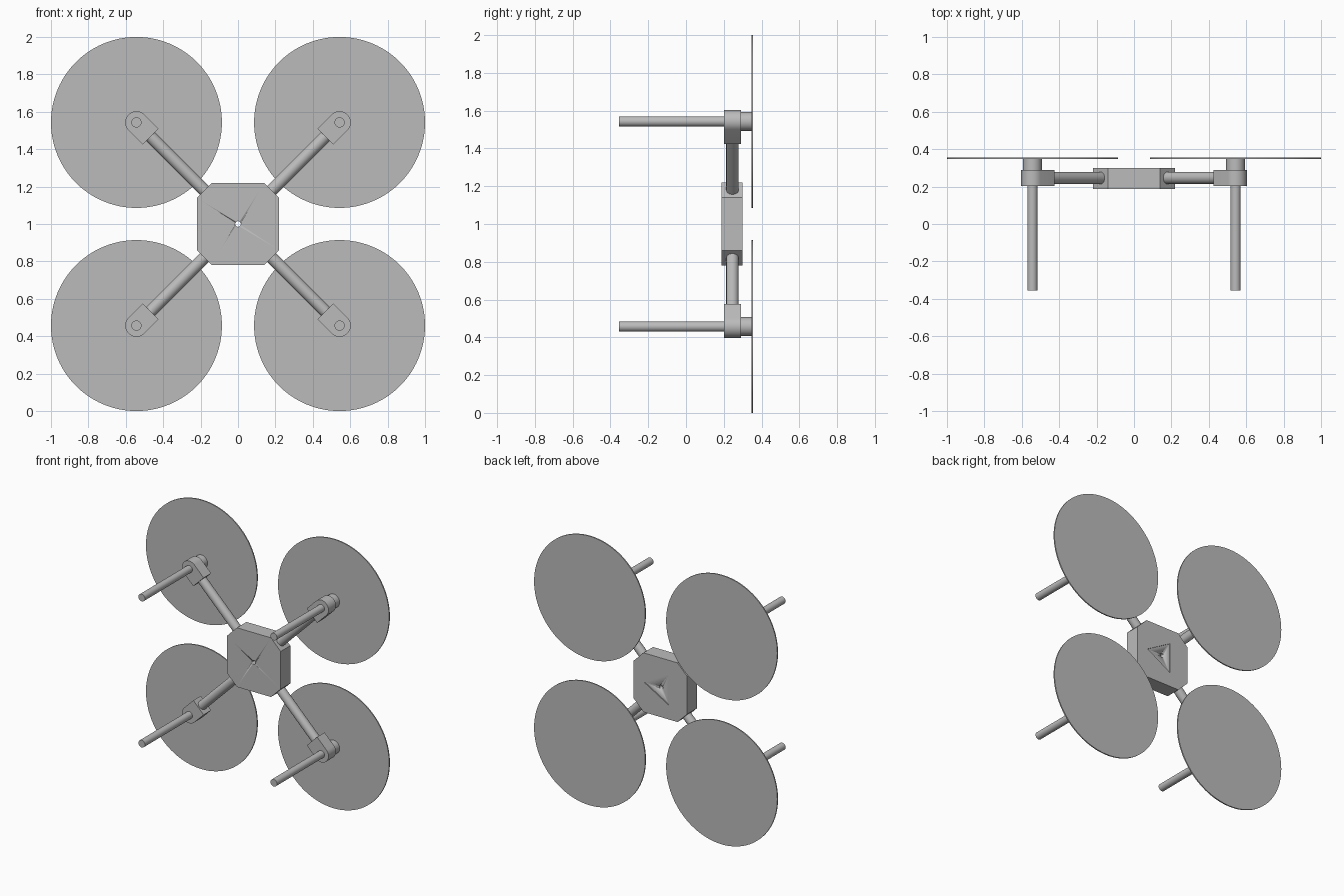
import bpy, bmesh, math
from mathutils import Vector

cube = bpy.data.objects.get("Cube")
if cube:
    bpy.data.objects.remove(cube)

grey = bpy.data.materials.new("plain_grey")
grey.use_nodes = True
grey.diffuse_color = (0.5, 0.5, 0.5, 1)
grey.node_tree.nodes["Principled BSDF"].inputs["Base Color"].default_value = (0.5, 0.5, 0.5, 1)

MID = 1.0        # height of the hub centre
REACH = 0.543    # rotor offset in x and z


def finish(name, bm):
    bmesh.ops.recalc_face_normals(bm, faces=bm.faces)
    mesh = bpy.data.meshes.new(name)
    bm.to_mesh(mesh)
    bm.free()
    mesh.materials.append(grey)
    ob = bpy.data.objects.new(name, mesh)
    bpy.context.collection.objects.link(ob)
    bpy.ops.object.select_all(action='DESELECT')
    ob.select_set(True)
    bpy.context.view_layer.objects.active = ob
    bpy.ops.object.shade_smooth_by_angle(angle=math.radians(30))
    return ob


def rod(name, start, end, radius, sides=32):
    """Capped cylinder between two points."""
    start, end = Vector(start), Vector(end)
    bm = bmesh.new()
    bmesh.ops.create_cone(bm, cap_ends=True, segments=sides, radius1=radius,
                          radius2=radius, depth=(end - start).length)
    turn = (end - start).to_track_quat('Z', 'Y').to_matrix()
    bmesh.ops.rotate(bm, verts=bm.verts, matrix=turn)
    bmesh.ops.translate(bm, verts=bm.verts, vec=(start + end) / 2)
    return finish(name, bm)


def slab(name, outline, y0, y1):
    """Outline in x and z, extruded along y."""
    bm = bmesh.new()
    face = bm.faces.new([bm.verts.new((x, y0, z)) for x, z in outline])
    new = bmesh.ops.extrude_face_region(bm, geom=[face])["geom"]
    verts = [v for v in new if isinstance(v, bmesh.types.BMVert)]
    bmesh.ops.translate(bm, verts=verts, vec=(0, y1 - y0, 0))
    return finish(name, bm)


def cut(target, cutter):
    mod = target.modifiers.new("cut", 'BOOLEAN')
    mod.operation = 'DIFFERENCE'
    mod.solver = 'EXACT'
    mod.object = cutter
    bpy.context.view_layer.objects.active = target
    bpy.ops.object.modifier_apply(modifier=mod.name)
    bpy.data.objects.remove(cutter)


# Hub: square block with chamfered corners
a, b = 0.22, 0.14
corners = [(b, a), (a, b), (a, -b), (b, -a), (-b, -a), (-a, -b), (-a, b), (-b, a)]
hub = slab("hub", [(x, MID + z) for x, z in corners], 0.187, 0.3)

# Shallow triangular recess on the back and a centre bore
tri = [(0.13 * math.cos(t), MID + 0.13 * math.sin(t))
       for t in (0, math.tau / 3, 2 * math.tau / 3)]
cut(hub, slab("recess_cutter", tri, 0.293, 0.35))
cut(hub, rod("bore_cutter", (0, 0.1, MID), (0, 0.4, MID), 0.015, 24))

# Four arms with bracket, leg, motor and rotor disc
for side, sx in (("left", 1), ("right", -1)):
    for level, sz in (("upper", 1), ("lower", -1)):
        tag = f"{level}_{side}"
        cx, cz = sx * REACH, MID + sz * REACH
        out = Vector((sx, sz)).normalized()
        across = Vector((-out.y, out.x))

        def along(d, y=0.246):
            return (out.x * d, y, MID + out.y * d)

        rod(f"arm_{tag}", along(0.235), along(0.68), 0.033)

        # Bracket: rounded outer end, square inner end
        w = 0.06
        pts = [out * w * math.sin(t) + across * w * math.cos(t)
               for t in (math.pi * i / 20 for i in range(21))]
        pts += [out * -0.108 - across * w, out * -0.108 + across * w]
        slab(f"bracket_{tag}", [(cx + p.x, cz + p.y) for p in pts], 0.202, 0.29)

        rod(f"leg_{tag}", (cx, -0.356, cz), (cx, 0.21, cz), 0.027)
        rod(f"motor_{tag}", (cx, 0.28, cz), (cx, 0.35, cz), 0.05)
        rod(f"rotor_disc_{tag}", (cx, 0.347, cz), (cx, 0.356, cz), 0.457, 96)
